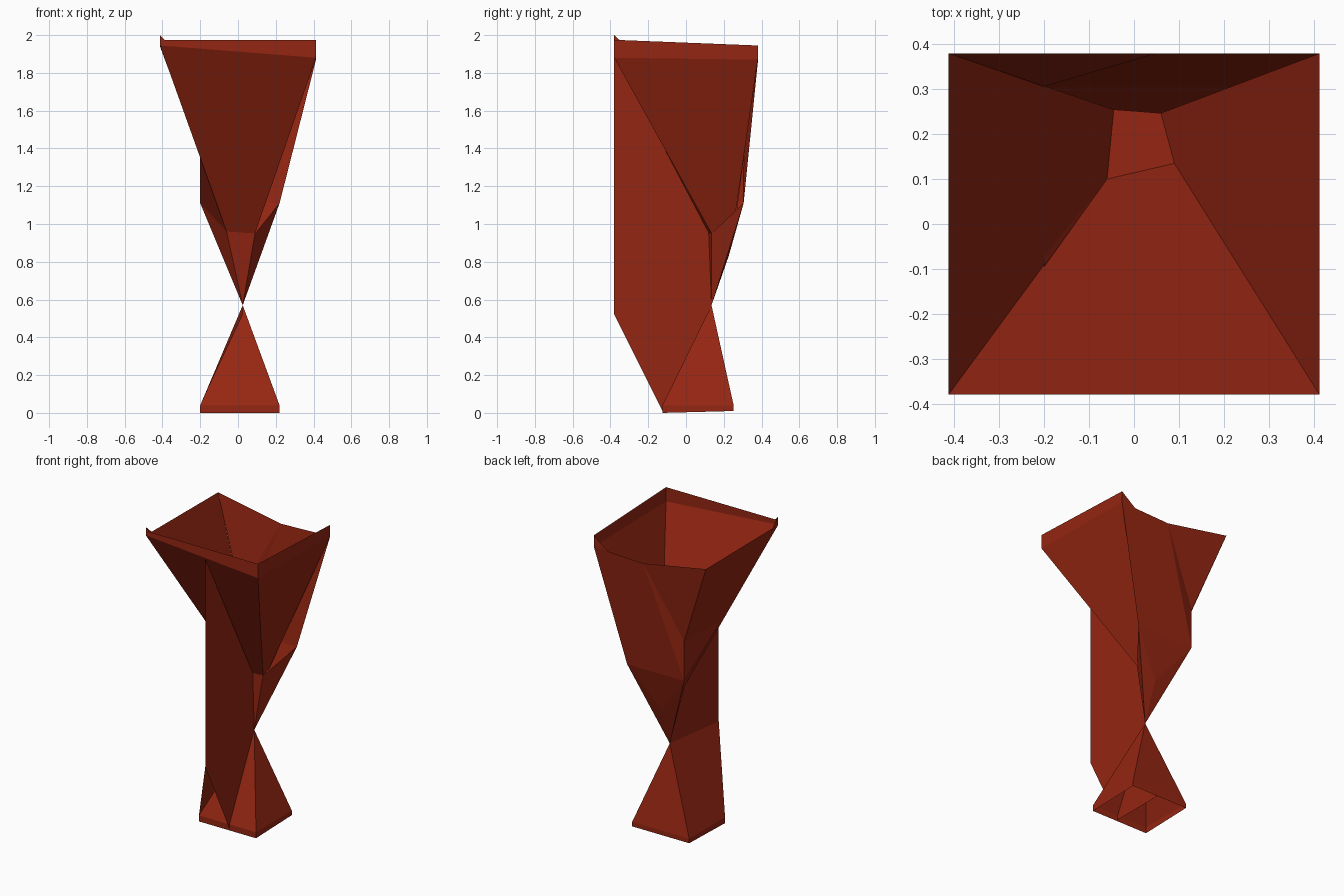
import bpy
import bmesh
from mathutils import Vector

if "Cube" in bpy.data.objects:
    bpy.data.objects.remove(bpy.data.objects["Cube"])

red = bpy.data.materials.new("deep red")
red.diffuse_color = (0.30, 0.019, 0.006, 1)
red.use_nodes = True
red.node_tree.nodes["Principled BSDF"].inputs["Base Color"].default_value = red.diffuse_color

# Key corners of the faceted form
P = {
    # rim: low edge, then upper edge of the raised lips
    "FL": (-.413, -.38, 1.945), "FR": (.413, -.38, 1.88),
    "BL": (-.413, .38, 1.94), "BR": (.413, .38, 1.87),
    "FLt": (-.413, -.38, 1.975), "FRt": (.413, -.38, 1.975),
    "BRt": (.413, .38, 1.945), "BM": (.05, .38, 1.855), "BN": (.31, .38, 1.865),
    "tip": (-.413, -.38, 2.0), "tip_x": (-.39, -.38, 1.975), "tip_y": (-.413, -.32, 1.945),
    # bowl floor
    "NL": (-.06, .10, .96), "NR": (.09, .135, .95),
    "QL": (-.045, .255, .95), "QR": (.06, .247, .95),
    # wings and lower point of the back panel
    "KL": (-.2, .305, 1.11), "KR": (.22, .305, 1.11), "D": (.022, .226, .83),
    "L1": (-.2, .306, 1.375), "E": (-.2, -.095, 1.37),
    # front fin and pinched waist
    "A": (.025, -.38, 1.905), "B": (.025, -.38, .52), "W": (.025, .135, .57),
    "C": (.025, .12, .955), "M": (.025, -.125, .01), "M2": (.025, .25, .01),
    # foot
    "G1": (-.2, -.125, .04), "G2": (.22, -.125, .04),
    "G3": (.22, .252, .04), "G4": (-.2, .252, .04),
    "H1": (-.2, -.125, 0), "H2": (.22, -.125, 0),
    "H3": (.22, .252, .01), "H4": (-.2, .252, .01),
}


def part(name, faces, ref):
    """Build flat facets from corner names, turned away from ref."""
    bm = bmesh.new()
    verts = {}
    ref = Vector(ref)
    for text in faces:
        keys = text.split()
        for k in keys:
            if k not in verts:
                verts[k] = bm.verts.new(P[k])
        f = bm.faces.new([verts[k] for k in keys])
        f.normal_update()
        if f.normal.dot(f.calc_center_median() - ref) < 0:
            f.normal_flip()
    mesh = bpy.data.meshes.new(name)
    bm.to_mesh(mesh)
    bm.free()
    mesh.materials.append(red)
    ob = bpy.data.objects.new(name, mesh)
    bpy.context.collection.objects.link(ob)


# Open funnel bowl with its floor
part("bowl", ["FL FR NR NL", "FR BR QR NR", "FL BL QL NL", "NL NR QR QL"],
     (.02, .15, 1.6))

# Raised lips round the rim
part("rim_lip", ["FLt FRt FR FL", "FR FRt BRt BR", "BN BRt BR",
                 "FLt tip tip_x", "FL tip tip_y"], (.02, .1, 1.6))

# Back panel narrowing to the waist
part("back_panel", ["BL BM L1", "BM KL L1", "BM KR KL", "BM BN KR", "BN BR KR",
                    "KL KR D", "KL D W", "KR D W"], (.02, .0, 1.3))

# Side wings and front of the neck
part("neck", ["KR NR W", "KL NL W", "L1 KL E", "KL E NL", "NL NR W"],
     (.02, .2, 1.1))

# Thin vertical fin in front of the bowl, neck and foot
part("front_fin", ["A B W C", "B M W"], (-.1, .1, 1.0))

# Hollow pyramid foot, open below
part("foot", ["W G1 G2", "W G2 G3", "W G3 G4", "W G1 G4", "B G1 W",
              "G1 G2 H2 H1", "G2 G3 H3 H2", "G3 G4 H4 H3", "G4 G1 H1 H4"],
     (.02, .06, .1))

# Dividing web inside the foot
part("foot_web", ["M M2 W"], (-.1, .1, .2))
